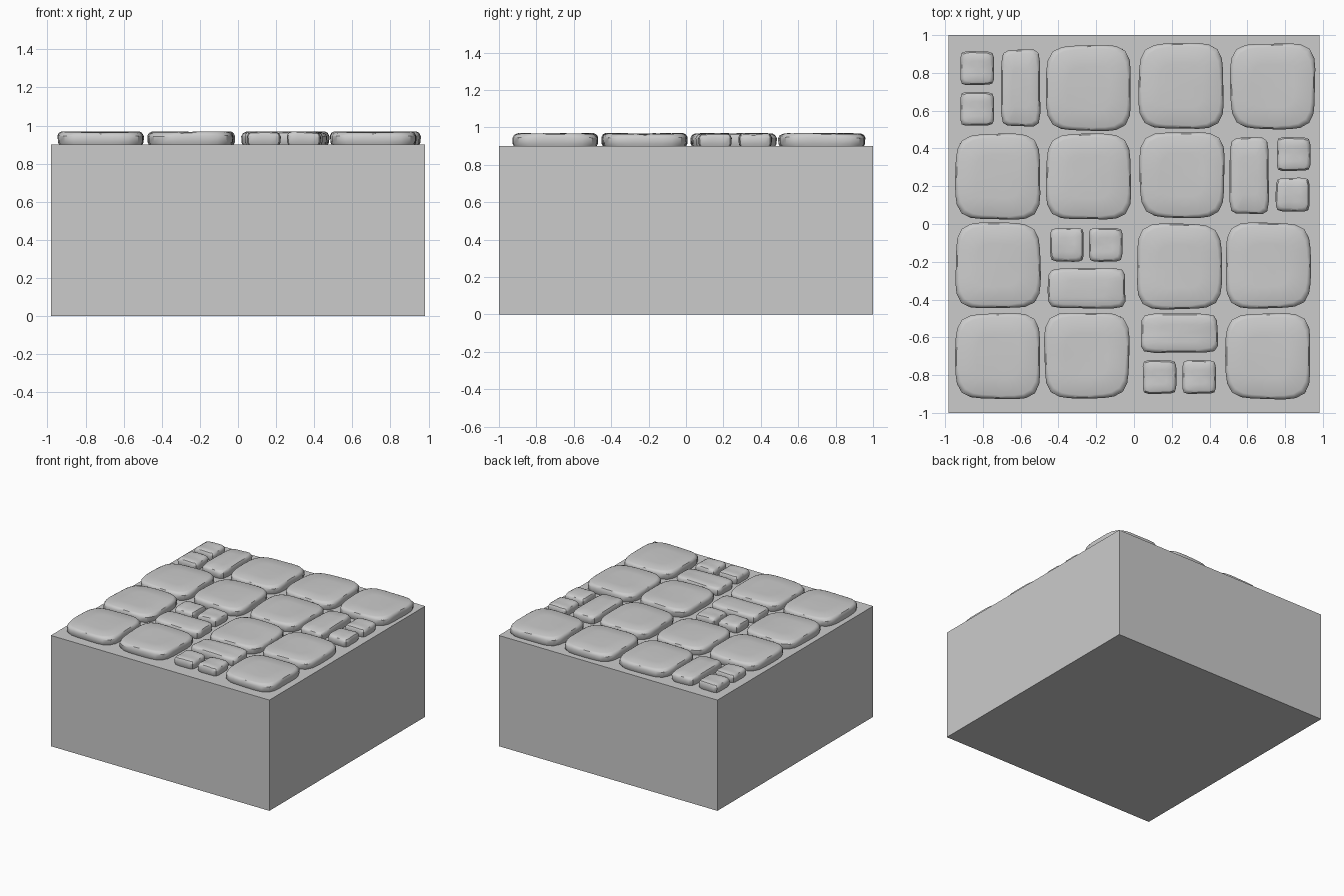
import bpy, bmesh, math, random

if "Cube" in bpy.data.objects:
    bpy.data.objects.remove(bpy.data.objects["Cube"])

random.seed(4)


def finish(name, bm):
    bmesh.ops.recalc_face_normals(bm, faces=bm.faces)
    me = bpy.data.meshes.new(name)
    bm.to_mesh(me)
    bm.free()
    ob = bpy.data.objects.new(name, me)
    bpy.context.collection.objects.link(ob)
    return ob


def smooth(ob, angle):
    bpy.ops.object.select_all(action='DESELECT')
    ob.select_set(True)
    bpy.context.view_layer.objects.active = ob
    bpy.ops.object.shade_smooth_by_angle(angle=math.radians(angle))


# Ground block
bm = bmesh.new()
bmesh.ops.create_cube(bm, size=1)
bmesh.ops.scale(bm, vec=(1.965, 2.0, 0.9), verts=bm.verts)
bmesh.ops.translate(bm, vec=(0, 0, 0.45), verts=bm.verts)
finish("ground_block", bm)


# One worn paving stone: stacked rounded-square rings with a gently uneven top
def stone(name, x0, x1, y0, y1):
    cx, cy, hx, hy = (x0 + x1) / 2, (y0 + y1) / 2, (x1 - x0) / 2, (y1 - y0) / 2
    large = min(hx, hy) > 0.15
    power = 4.6 if large else 7.5
    count = 32
    phase = random.uniform(0, 6.28)
    # (height, inset, corner power change)
    profile = [(0.89, 0.012, 0), (0.912, 0.002, 0.3), (0.945, 0.0, 0),
               (0.960, 0.008, -0.4), (0.966, 0.020, -0.6)]
    bm = bmesh.new()
    rings = []
    for z, inset, dp in profile:
        n = power + dp
        ring = []
        for i in range(count):
            a = 2 * math.pi * i / count
            c, s = math.cos(a), math.sin(a)
            r = (abs(c) ** n + abs(s) ** n) ** (-1 / n)
            wob = 1 - 0.012 * (1 + math.sin(3 * a + phase))
            dz = 0.003 * math.sin(2 * a + phase) if z > 0.93 else 0
            ring.append(bm.verts.new((cx + (hx - inset) * c * r * wob,
                                      cy + (hy - inset) * s * r * wob, z + dz)))
        rings.append(ring)
    # Shallow crown on the top face
    rings.append([bm.verts.new((cx + (v.co.x - cx) * 0.55, cy + (v.co.y - cy) * 0.55,
                                0.967 + (v.co.z - 0.966) * 0.5)) for v in rings[-1]])
    for lo, hi in zip(rings, rings[1:]):
        for i in range(count):
            j = (i + 1) % count
            bm.faces.new((lo[i], lo[j], hi[j], hi[i]))
    tip = bm.verts.new((cx, cy, 0.967))
    for i in range(count):
        bm.faces.new((rings[-1][i], rings[-1][(i + 1) % count], tip))
    bm.faces.new(rings[0][::-1])
    smooth(finish(name, bm), 35)


# Full-size stones: centre x, centre y
large = [(-.24, .72), (.25, .73), (.735, .73),
         (-.72, .25), (-.24, .25), (.255, .26),
         (-.72, -.22), (.24, -.225), (.71, -.22),
         (-.72, -.70), (-.25, -.695), (.71, -.70)]
for k, (x, y) in enumerate(large):
    stone(f"large_stone_{k + 1}", x - .227, x + .227, y - .229, y + .229)

# Half stones: centre and half sizes
half = [(-.60, .72, .105, .205), (.61, .255, .105, .205),
        (-.25, -.34, .207, .108), (.24, -.578, .205, .105)]
for k, (x, y, hx, hy) in enumerate(half):
    stone(f"half_stone_{k + 1}", x - hx, x + hx, y - hy, y + hy)

# Small corner stones
small = [(-.83, .825), (-.83, .61), (.845, .37), (.84, .155),
         (-.355, -.11), (-.15, -.11), (.135, -.81), (.345, -.81)]
for k, (x, y) in enumerate(small):
    stone(f"small_stone_{k + 1}", x - .09, x + .09, y - .09, y + .09)
